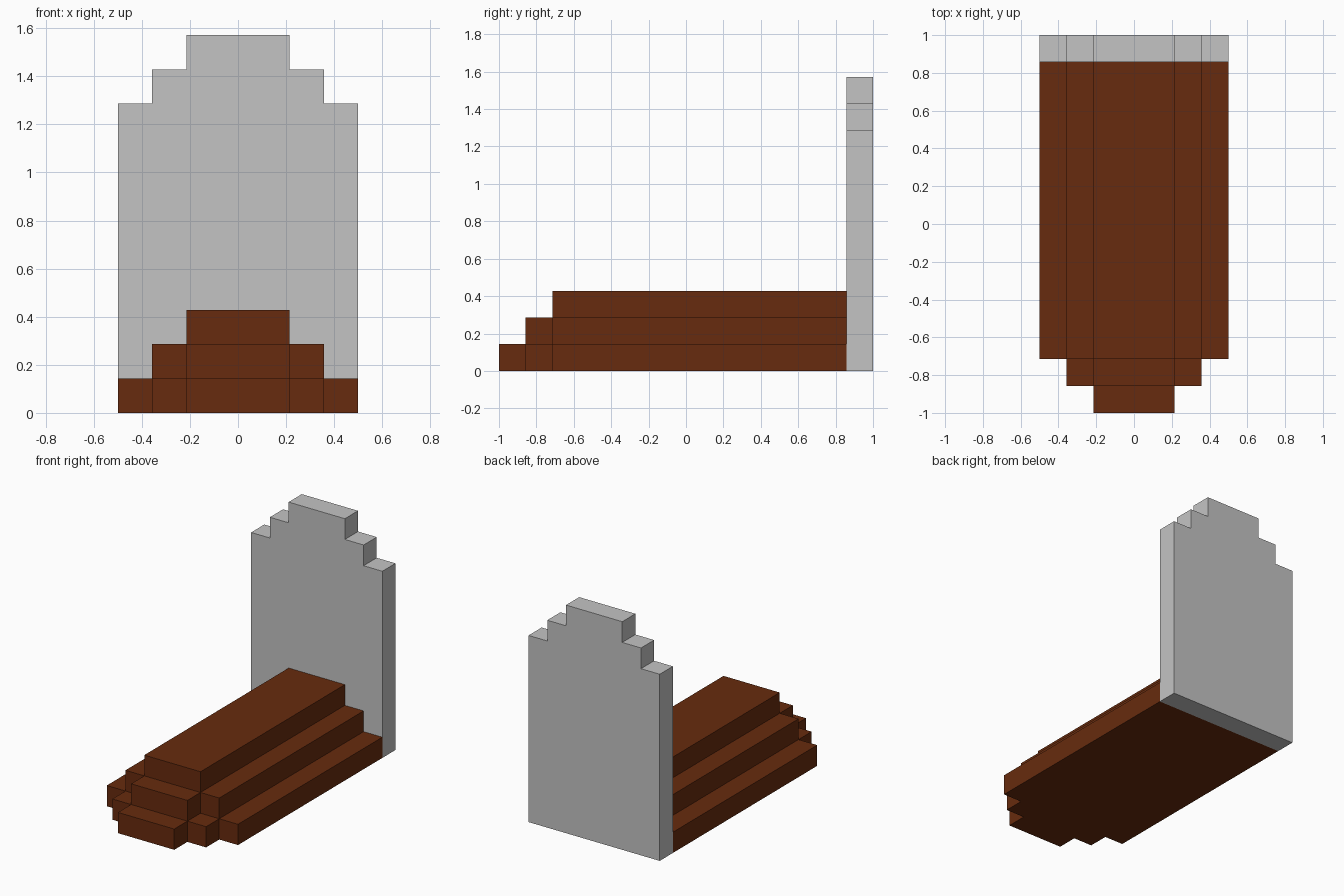
import bpy
import bmesh
from mathutils import Vector

if "Cube" in bpy.data.objects:
    bpy.data.objects.remove(bpy.data.objects["Cube"])

U = 1 / 7  # block size: the model is 7 x 14 x 11 blocks


def material(name, rgb):
    mat = bpy.data.materials.new(name)
    mat.diffuse_color = (*rgb, 1)
    mat.use_nodes = True
    mat.node_tree.nodes["Principled BSDF"].inputs["Base Color"].default_value = mat.diffuse_color
    return mat


def stepped_outline(steps, base):
    """Symmetric stepped outline: steps are (half width, height), widest first."""
    right = [(steps[0][0], base)]
    for i, (half, top) in enumerate(steps):
        right.append((half, top))
        if i + 1 < len(steps):
            right.append((steps[i + 1][0], top))
    return right + [(-x, t) for x, t in reversed(right)]


def prism(name, points, depth, mat):
    """Extrude a flat outline (in blocks) along the given vector."""
    bm = bmesh.new()
    face = bm.faces.new([bm.verts.new(Vector(p) * U) for p in points])
    ext = bmesh.ops.extrude_face_region(bm, geom=[face], use_keep_orig=True)
    moved = [g for g in ext["geom"] if isinstance(g, bmesh.types.BMVert)]
    bmesh.ops.translate(bm, verts=moved, vec=Vector(depth) * U)
    bmesh.ops.recalc_face_normals(bm, faces=bm.faces)
    mesh = bpy.data.meshes.new(name)
    bm.to_mesh(mesh)
    bm.free()
    mesh.materials.append(mat)
    obj = bpy.data.objects.new(name, mesh)
    bpy.context.collection.objects.link(obj)
    return obj


stone = material("grey stone", (0.552, 0.552, 0.552))
earth = material("brown earth", (0.136, 0.024, 0.0044))

# Headstone slab with a stepped top
slab = stepped_outline([(3.5, 9), (2.5, 10), (1.5, 11)], 0)
prism("headstone", [(x, 6, z) for x, z in slab], (0, 1, 0), stone)

# Earth mound: three layers, each narrower and shorter at the foot
widths = [(3.5, -5), (2.5, -6), (1.5, -7)]
for level in range(3):
    steps = [(half, foot) for half, foot in
             ((w - level, widths[i][1]) for i, (w, _) in enumerate(widths))
             if half >= 1.5]
    plan = stepped_outline(steps, 6)
    prism(f"mound_layer_{level + 1}", [(x, y, level) for x, y in plan], (0, 0, 1), earth)
